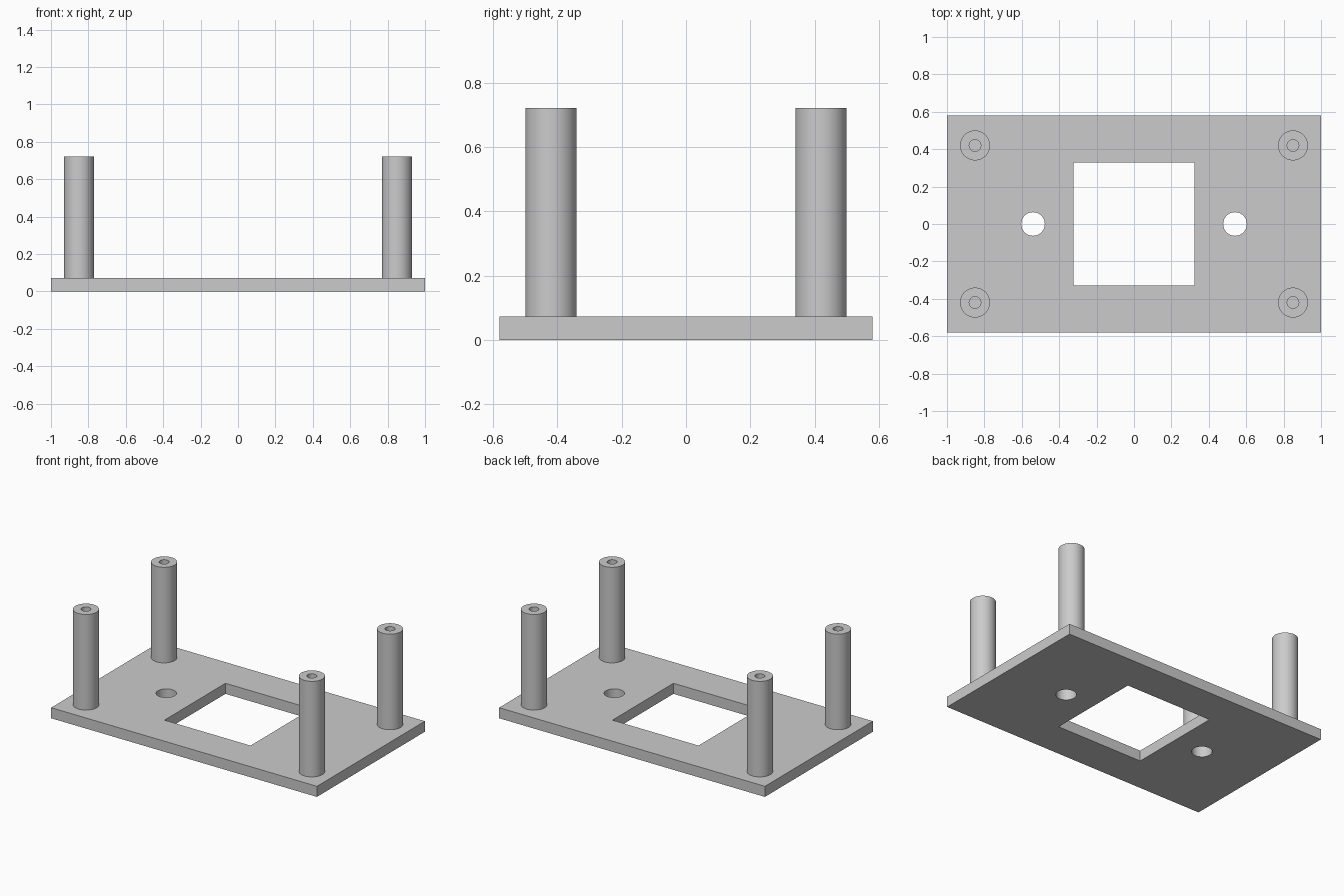
import bpy
import bmesh
from math import pi, radians
from mathutils import Matrix, Vector

LENGTH, DEPTH, THICK = 2.0, 1.16, 0.072
TOP = 0.722
POST_X, POST_Y, POST_R, BORE_R = 0.85, 0.42, 0.08, 0.031
HOLE_X, HOLE_R = 0.54, 0.063
WINDOW_X, WINDOW_Y = 0.648, 0.656
SEGMENTS = 64

cube = bpy.data.objects.get("Cube")
if cube:
    bpy.data.objects.remove(cube, do_unlink=True)

grey = bpy.data.materials.new("plain grey")
grey.use_nodes = True
colour = (0.6, 0.6, 0.6, 1.0)
grey.diffuse_color = colour
grey.node_tree.nodes["Principled BSDF"].inputs["Base Color"].default_value = colour


def make_object(name, bm):
    bmesh.ops.recalc_face_normals(bm, faces=bm.faces)
    mesh = bpy.data.meshes.new(name)
    bm.to_mesh(mesh)
    bm.free()
    obj = bpy.data.objects.new(name, mesh)
    obj.data.materials.append(grey)
    bpy.context.collection.objects.link(obj)
    return obj


def add_box(bm, size, z):
    matrix = Matrix.Translation((0, 0, z)) @ Matrix.Diagonal((*size, 1))
    bmesh.ops.create_cube(bm, size=1, matrix=matrix)


def smooth(obj):
    bpy.ops.object.select_all(action="DESELECT")
    obj.select_set(True)
    bpy.context.view_layer.objects.active = obj
    bpy.ops.object.shade_smooth_by_angle(angle=radians(30))


# Base plate
bm = bmesh.new()
add_box(bm, (LENGTH, DEPTH, THICK), THICK / 2)
plate = make_object("base_plate", bm)

# Cutter for the central window and the two screw holes
bm = bmesh.new()
add_box(bm, (WINDOW_X, WINDOW_Y, THICK * 3), THICK / 2)
for side in (-1, 1):
    bmesh.ops.create_cone(bm, cap_ends=True, segments=SEGMENTS, radius1=HOLE_R,
                          radius2=HOLE_R, depth=THICK * 3,
                          matrix=Matrix.Translation((side * HOLE_X, 0, THICK / 2)))
cutter = make_object("plate_cutter", bm)
cutter.hide_render = True

cut = plate.modifiers.new("openings", "BOOLEAN")
cut.operation = "DIFFERENCE"
cut.solver = "EXACT"
cut.object = cutter
bpy.context.view_layer.objects.active = plate
bpy.ops.object.modifier_apply(modifier=cut.name)
bpy.data.objects.remove(cutter, do_unlink=True)
smooth(plate)


# Hollow standoff posts, turned from a rectangular section
def make_post(name, x, y):
    bm = bmesh.new()
    foot = THICK - 0.01
    section = [(BORE_R, foot), (POST_R, foot), (POST_R, TOP), (BORE_R, TOP)]
    verts = [bm.verts.new((r, 0, z)) for r, z in section]
    edges = [bm.edges.new((verts[i], verts[i - 1])) for i in range(len(verts))]
    bmesh.ops.spin(bm, geom=verts + edges, cent=Vector(), axis=(0, 0, 1),
                   angle=2 * pi, steps=SEGMENTS)
    bmesh.ops.remove_doubles(bm, verts=bm.verts, dist=0.0001)
    post = make_object(name, bm)
    post.location = (x, y, 0)
    smooth(post)


for y_name, y in (("front", -POST_Y), ("back", POST_Y)):
    for x_name, x in (("right", -POST_X), ("left", POST_X)):
        make_post(f"{y_name}_{x_name}_post", x, y)
